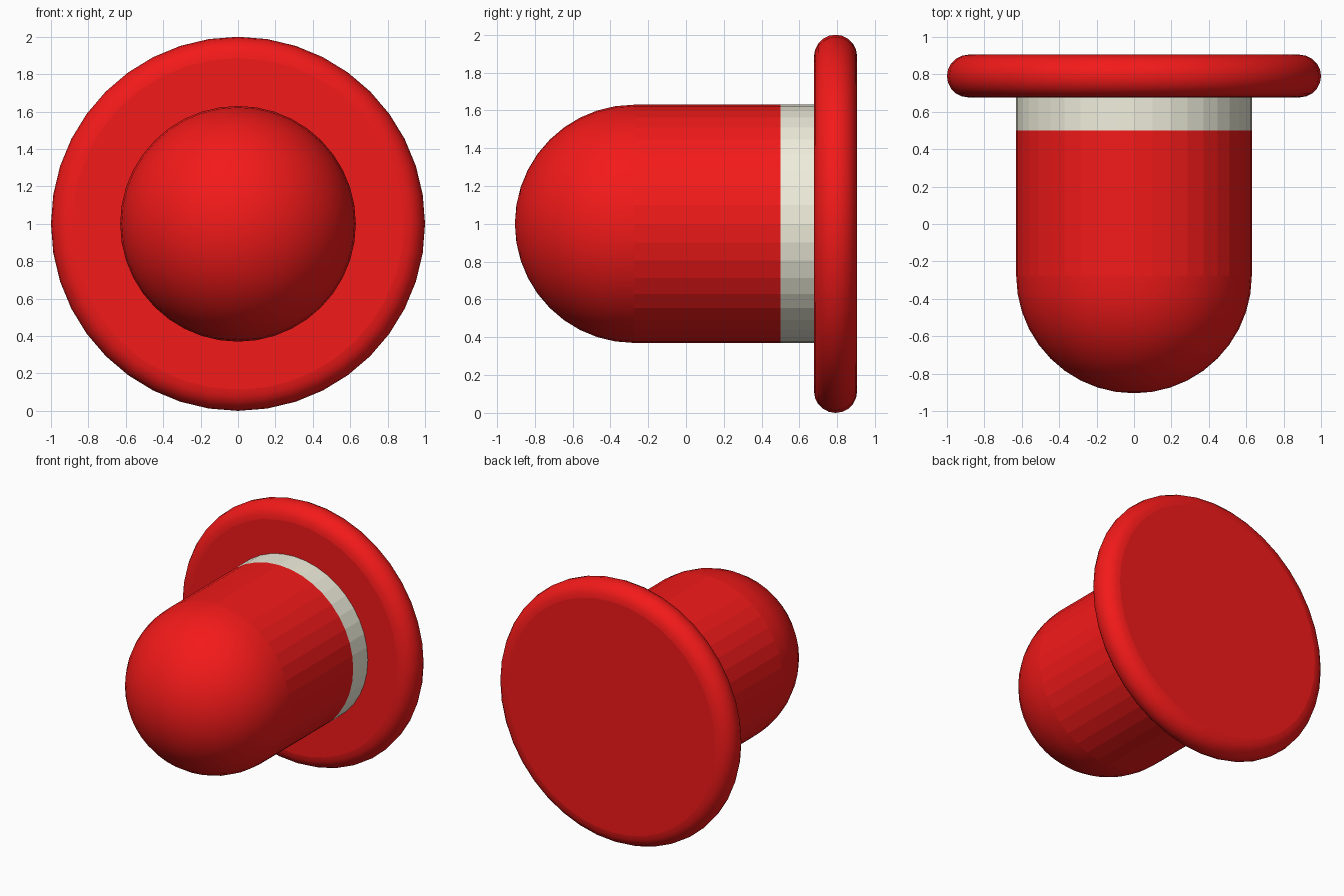
import bpy
import math

if "Cube" in bpy.data.objects:
    bpy.data.objects.remove(bpy.data.objects["Cube"])

SIDES = 40
CENTRE_Z = 1.0


def material(name, colour):
    mat = bpy.data.materials.new(name)
    mat.diffuse_color = (*colour, 1)
    mat.use_nodes = True
    mat.node_tree.nodes["Principled BSDF"].inputs["Base Color"].default_value = mat.diffuse_color
    return mat


def lathe(name, profile, mat, smooth_test):
    """Spin (radius, y) points, listed front to back, about the y axis."""
    verts, rings, faces = [], [], []
    for r, y in profile:
        count = SIDES if r > 1e-5 else 1
        rings.append([len(verts) + i for i in range(count)])
        for i in range(count):
            a = 2 * math.pi * i / SIDES
            verts.append((r * math.cos(a), y, CENTRE_Z + r * math.sin(a)))
    for a, b in zip(rings, rings[1:]):
        for i in range(SIDES):
            j = (i + 1) % SIDES
            if len(a) == 1:
                faces.append((a[0], b[i], b[j]))
            elif len(b) == 1:
                faces.append((a[i], b[0], a[j]))
            else:
                faces.append((a[i], b[i], b[j], a[j]))
    # flat end caps where the profile does not close on the axis
    if len(rings[0]) > 1:
        faces.append(tuple(rings[0]))
    if len(rings[-1]) > 1:
        faces.append(tuple(reversed(rings[-1])))
    mesh = bpy.data.meshes.new(name)
    mesh.from_pydata(verts, [], faces)
    mesh.materials.append(mat)
    for p in mesh.polygons:
        p.use_smooth = smooth_test(p)
    mesh.update()
    obj = bpy.data.objects.new(name, mesh)
    bpy.context.collection.objects.link(obj)
    return obj


red = material("red", (0.9, 0.01, 0.01))
cream = material("cream", (0.87, 0.86, 0.72))

BODY_R, FRONT, BAND_Y, DISC_Y, BACK = 0.63, -0.905, 0.5, 0.677, 0.905

# round-nosed body: hemisphere running into a faceted cylinder
dome_y = FRONT + BODY_R
body = [(BODY_R * math.sin(t), dome_y - BODY_R * math.cos(t))
        for t in (math.pi / 2 * i / 10 for i in range(11))]
body.append((BODY_R, BAND_Y))
lathe("round_nosed_body", body, red, lambda p: p.center.y < dome_y)

# pale collar between body and flange
lathe("collar_band", [(BODY_R, BAND_Y), (BODY_R, DISC_Y + 0.01)], cream,
      lambda p: False)

# flange disc with a fully rounded rim
rim_r = (BACK - DISC_Y) / 2
rim_y = (BACK + DISC_Y) / 2
disc = [(1 - rim_r + rim_r * math.sin(t), rim_y - rim_r * math.cos(t))
        for t in (math.pi * i / 10 for i in range(11))]
lathe("flange_disc", disc, red, lambda p: len(p.vertices) == 4)
